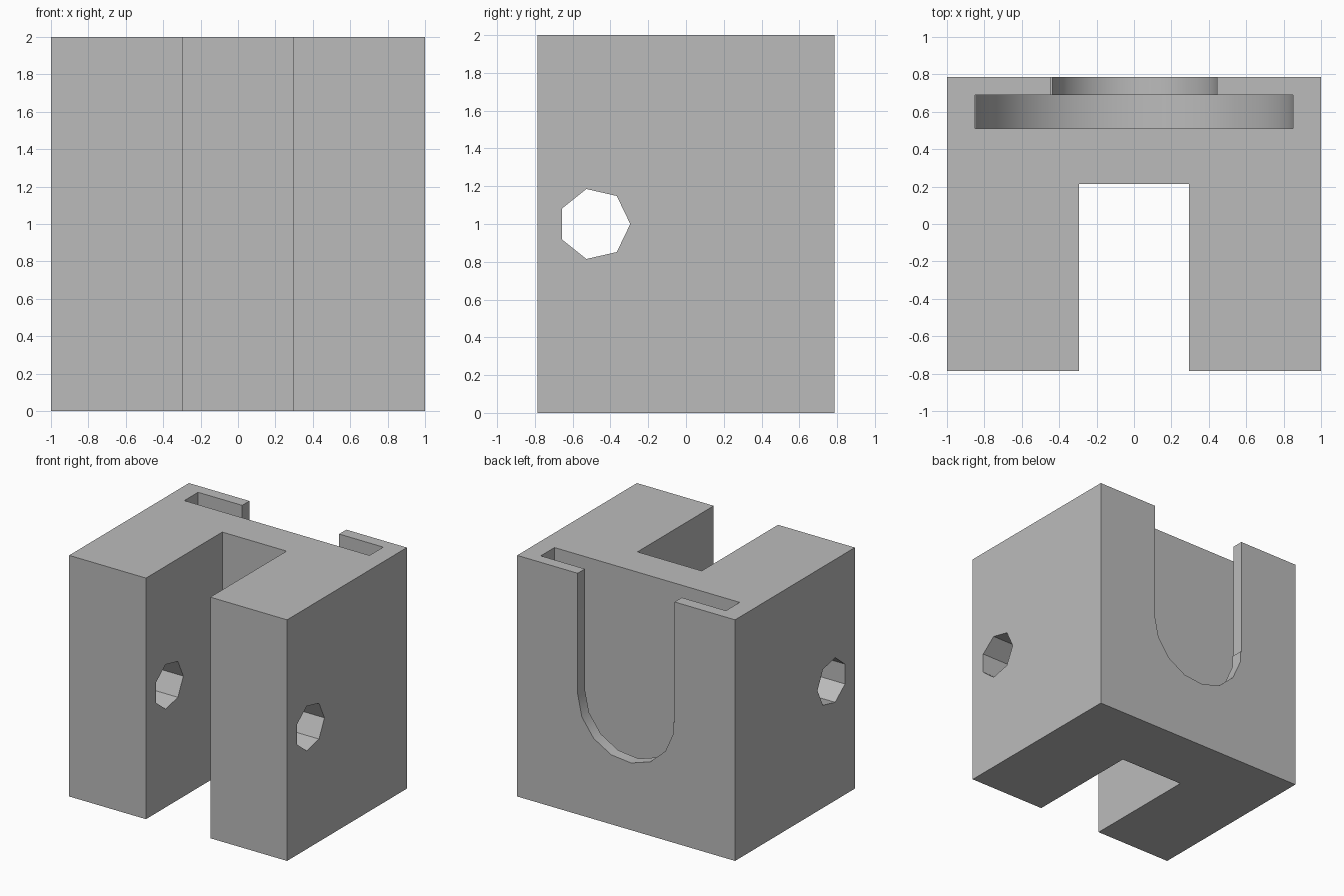
import bpy, bmesh
from math import cos, sin, pi

cube = bpy.data.objects.get("Cube")
if cube:
    bpy.data.objects.remove(cube, do_unlink=True)

HALF_DEPTH = 0.785
MID_Z = 1.0
TOP = 2.0

grey = bpy.data.materials.new("plain grey")
grey.use_nodes = True
grey.diffuse_color = (0.5, 0.5, 0.5, 1)
grey.node_tree.nodes["Principled BSDF"].inputs["Base Color"].default_value = (0.5, 0.5, 0.5, 1)


def prism(name, points, offset):
    """Extrude a closed 3D outline by an offset vector."""
    bm = bmesh.new()
    face = bm.faces.new([bm.verts.new(p) for p in points])
    result = bmesh.ops.extrude_face_region(bm, geom=[face])
    moved = [v for v in result["geom"] if isinstance(v, bmesh.types.BMVert)]
    bmesh.ops.translate(bm, verts=moved, vec=offset)
    bmesh.ops.recalc_face_normals(bm, faces=bm.faces)
    mesh = bpy.data.meshes.new(name)
    bm.to_mesh(mesh)
    bm.free()
    mesh.materials.append(grey)
    obj = bpy.data.objects.new(name, mesh)
    bpy.context.collection.objects.link(obj)
    return obj


def groove_cutter(name, radius, sides, y0, y1):
    """U-shaped pocket: faceted round bottom, straight walls, open at the top."""
    step = 2 * pi / sides
    arc = [(radius * cos(k * step), MID_Z - radius * sin(k * step))
           for k in range(sides // 2 + 1)]
    outline = [(radius, TOP + 0.1)] + arc
    outline += [(arc[-1][0], MID_Z), (-radius, MID_Z), (-radius, TOP + 0.1)]
    return prism(name, [(x, y0, z) for x, z in outline], (0, y1 - y0, 0))


# Block with the front slot, as a U-shaped plan raised to full height
half_plan = [(1, HALF_DEPTH), (1, -HALF_DEPTH), (0.295, -HALF_DEPTH), (0.295, 0.215)]
plan = half_plan + [(-x, y) for x, y in reversed(half_plan)]
block = prism("bracket_block", [(x, y, 0) for x, y in plan], (0, 0, TOP))

# Cross hole through both prongs
SIDES = 7
hole = [(-1.2, -0.485 + 0.19 * cos(2 * pi * k / SIDES), MID_Z + 0.19 * sin(2 * pi * k / SIDES))
        for k in range(SIDES)]

# Stepped groove in the back: wide pocket inside, narrower opening outside
cutters = [
    prism("pin_hole_cutter", hole, (2.4, 0, 0)),
    groove_cutter("wide_groove_cutter", 0.85, 29, 0.51, 0.69),
    groove_cutter("narrow_groove_cutter", 0.445, 15, 0.6, 0.9),
]
bpy.context.view_layer.objects.active = block
for cutter in cutters:
    mod = block.modifiers.new(cutter.name, "BOOLEAN")
    mod.operation = "DIFFERENCE"
    mod.solver = "EXACT"
    mod.object = cutter
    bpy.ops.object.modifier_apply(modifier=mod.name)
    bpy.data.objects.remove(cutter, do_unlink=True)

# Smooth the groove bottoms, keep all corners crisp
bpy.ops.object.select_all(action="DESELECT")
block.select_set(True)
bpy.ops.object.shade_smooth_by_angle(angle=pi / 6)
